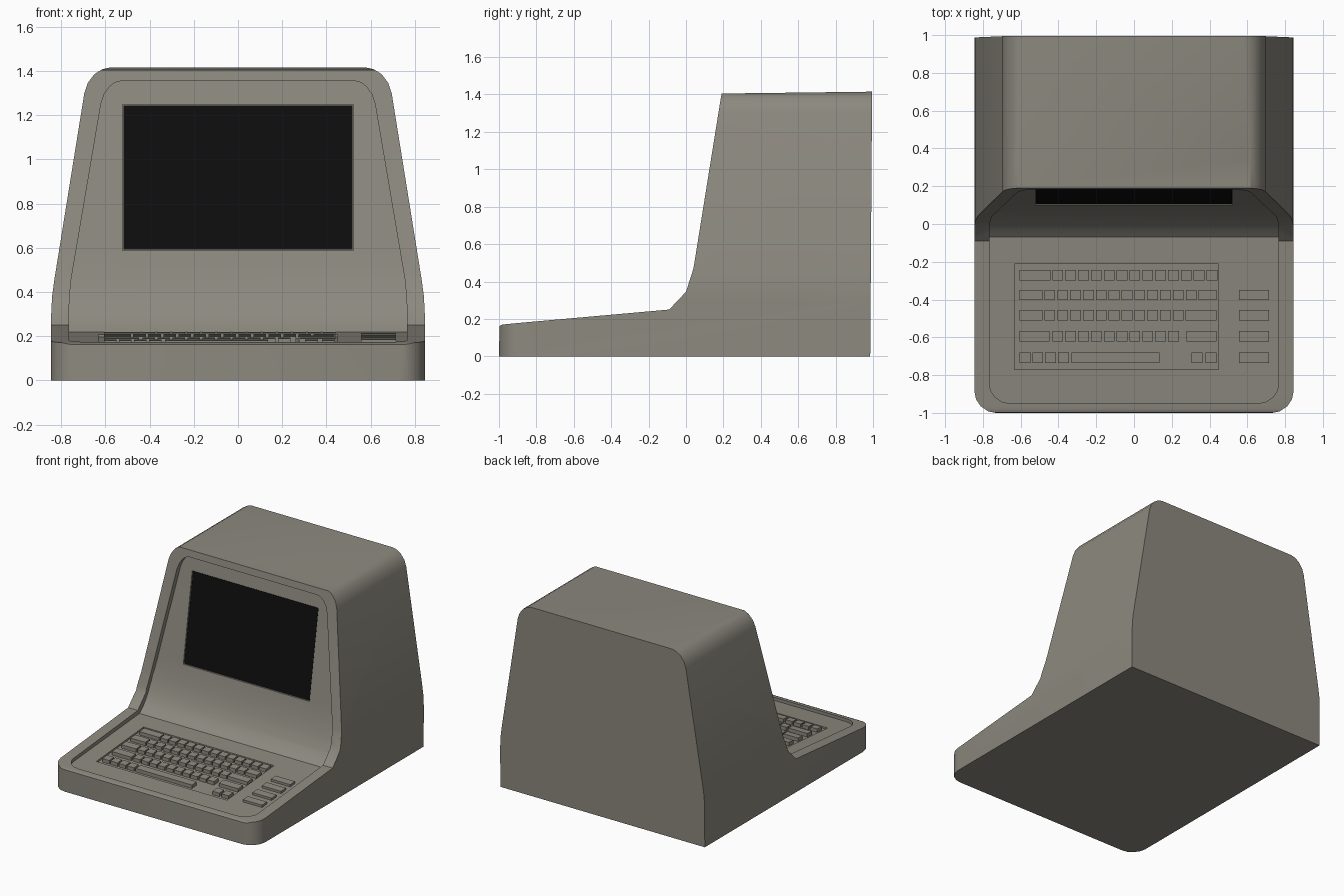
import bpy, bmesh, math

if "Cube" in bpy.data.objects:
    bpy.data.objects.remove(bpy.data.objects["Cube"])


def material(name, rgb):
    m = bpy.data.materials.new(name)
    m.diffuse_color = (*rgb, 1)
    m.use_nodes = True
    m.node_tree.nodes["Principled BSDF"].inputs["Base Color"].default_value = m.diffuse_color
    return m


CASE = material("warm_grey_plastic", (0.265, 0.25, 0.212))
GLASS = material("black_glass", (0.004, 0.004, 0.004))


def add_prism(bm, pts, axis, lo, hi):
    """Extrude a 2D outline along x (pts y,z), y (pts x,z) or z (pts x,y)."""
    place = {"x": lambda a, b, t: (t, a, b),
             "y": lambda a, b, t: (a, t, b),
             "z": lambda a, b, t: (a, b, t)}[axis]
    low = [bm.verts.new(place(a, b, lo)) for a, b in pts]
    high = [bm.verts.new(place(a, b, hi)) for a, b in pts]
    bm.faces.new(low)
    bm.faces.new(high[::-1])
    n = len(pts)
    for i in range(n):
        j = (i + 1) % n
        bm.faces.new((low[i], high[i], high[j], low[j]))


def finish(name, bm, mat=None):
    bmesh.ops.recalc_face_normals(bm, faces=bm.faces)
    me = bpy.data.meshes.new(name)
    bm.to_mesh(me)
    bm.free()
    ob = bpy.data.objects.new(name, me)
    bpy.context.collection.objects.link(ob)
    if mat:
        me.materials.append(mat)
    return ob


def prism(name, pts, axis, lo, hi, mat=None):
    bm = bmesh.new()
    add_prism(bm, pts, axis, lo, hi)
    return finish(name, bm, mat)


def boolean(ob, other, op):
    mod = ob.modifiers.new("cut", "BOOLEAN")
    mod.operation = op
    mod.solver = "EXACT"
    mod.object = other
    bpy.context.view_layer.objects.active = ob
    bpy.ops.object.modifier_apply(modifier=mod.name)
    bpy.data.objects.remove(other, do_unlink=True)


def mirrored(half):
    return half + [(-a, b) for a, b in reversed(half)]


def plan(half_width, front, r, back):
    """Top outline with rounded front corners."""
    arc = [(half_width - r + r * math.cos(t), front + r - r * math.sin(t))
           for t in (math.radians(22.5 * i) for i in range(5))]
    return mirrored([(half_width, back)] + arc)


def deck(y):
    return 0.22 + (y + 0.07) * 0.0795


def panel(z):
    return 0.10 + (z - 0.59) * 0.16


# Casing: side, front and top outlines intersected
case = prism("casing", [(-1, 0), (-0.997, 0.162), (-0.98, 0.17), (-0.9, 0.178),
                        (-0.09, 0.25), (0.0, 0.345), (0.04, 0.47), (0.19, 1.405),
                        (0.995, 1.415), (0.985, 0)], "x", -1, 1)
boolean(case, prism("front_outline", mirrored(
    [(0.845, -0.1), (0.845, 0.3), (0.841, 0.38), (0.83, 0.46), (0.695, 1.3),
     (0.68, 1.345), (0.65, 1.385), (0.615, 1.407), (0.575, 1.4165)]),
    "y", -1.2, 1.2), "INTERSECT")
boolean(case, prism("top_outline", plan(0.846, -1.001, 0.12, 1.2), "z", -0.2, 1.7),
        "INTERSECT")

# Recess running over the keyboard deck and up the screen panel
recess = prism("recess", [(-1.3, deck(-1.3)), (-0.07, 0.22), (-0.03, 0.254), (0.005, 0.297),
                          (0.035, 0.352), (0.06, 0.42), (0.083, 0.505), (0.10, 0.59),
                          (panel(1.6), 1.6), (-1.3, 1.6)], "x", -1, 1)
boolean(recess, prism("recess_front", mirrored(
    [(0.765, -0.1), (0.765, 0.3), (0.762, 0.38), (0.754, 0.46), (0.62, 1.25),
     (0.605, 1.295), (0.58, 1.33), (0.555, 1.348), (0.525, 1.355)]),
    "y", -1.4, 1.2), "INTERSECT")
boolean(recess, prism("recess_top", plan(0.767, -0.95, 0.11, 1.1), "z", -0.2, 1.7),
        "INTERSECT")
boolean(case, recess, "DIFFERENCE")


# Keyboard well and screen pocket
def deck_slab(y0, y1, d0, d1):
    return [(y0, deck(y0) + d0), (y1, deck(y1) + d0), (y1, deck(y1) + d1), (y0, deck(y0) + d1)]


def panel_slab(z0, z1, d0, d1):
    return [(panel(z0) + d0, z0), (panel(z1) + d0, z1), (panel(z1) + d1, z1), (panel(z0) + d1, z0)]


boolean(case, prism("well", deck_slab(-0.77, -0.212, -0.013, 0.03), "x", -0.632, 0.447),
        "DIFFERENCE")
boolean(case, prism("pocket", panel_slab(0.588, 1.247, -0.03, 0.01), "x", -0.522, 0.522),
        "DIFFERENCE")
case.data.materials.clear()
case.data.materials.append(CASE)
bpy.ops.object.select_all(action="DESELECT")
case.select_set(True)
bpy.context.view_layer.objects.active = case
bpy.ops.object.shade_smooth_by_angle(angle=math.radians(30))

# Screen
prism("screen", panel_slab(0.592, 1.243, 0.005, 0.0135), "x", -0.518, 0.518, GLASS)

# Main keys: front y, back y, wide keys, first small key x, number of small keys
PITCH, KEY = 0.068, 0.057
ROWS = [(-0.299, -0.243, [(-0.606, -0.442)], -0.432, 13),
        (-0.403, -0.349, [(-0.606, -0.484), (0.342, 0.437)], -0.474, 12),
        (-0.511, -0.455, [(-0.606, -0.484), (0.272, 0.437)], -0.474, 11),
        (-0.622, -0.566, [(-0.606, -0.447), (0.278, 0.437)], -0.432, 10),
        (-0.736, -0.680, [(-0.33, 0.135), (0.304, 0.362), (0.379, 0.437)], -0.606, 4)]
bm = bmesh.new()
for y0, y1, wide, start, count in ROWS:
    small = [(start + i * PITCH, start + i * PITCH + KEY) for i in range(count)]
    for x0, x1 in wide + small:
        add_prism(bm, deck_slab(y0, y1, -0.0145, 0.013), "x", x0, x1)
finish("main_keys", bm, CASE)

# Side keys
bm = bmesh.new()
for y0, y1, *_ in ROWS[1:]:
    add_prism(bm, deck_slab(y0, y1, -0.005, 0.017), "x", 0.556, 0.714)
finish("side_keys", bm, CASE)
